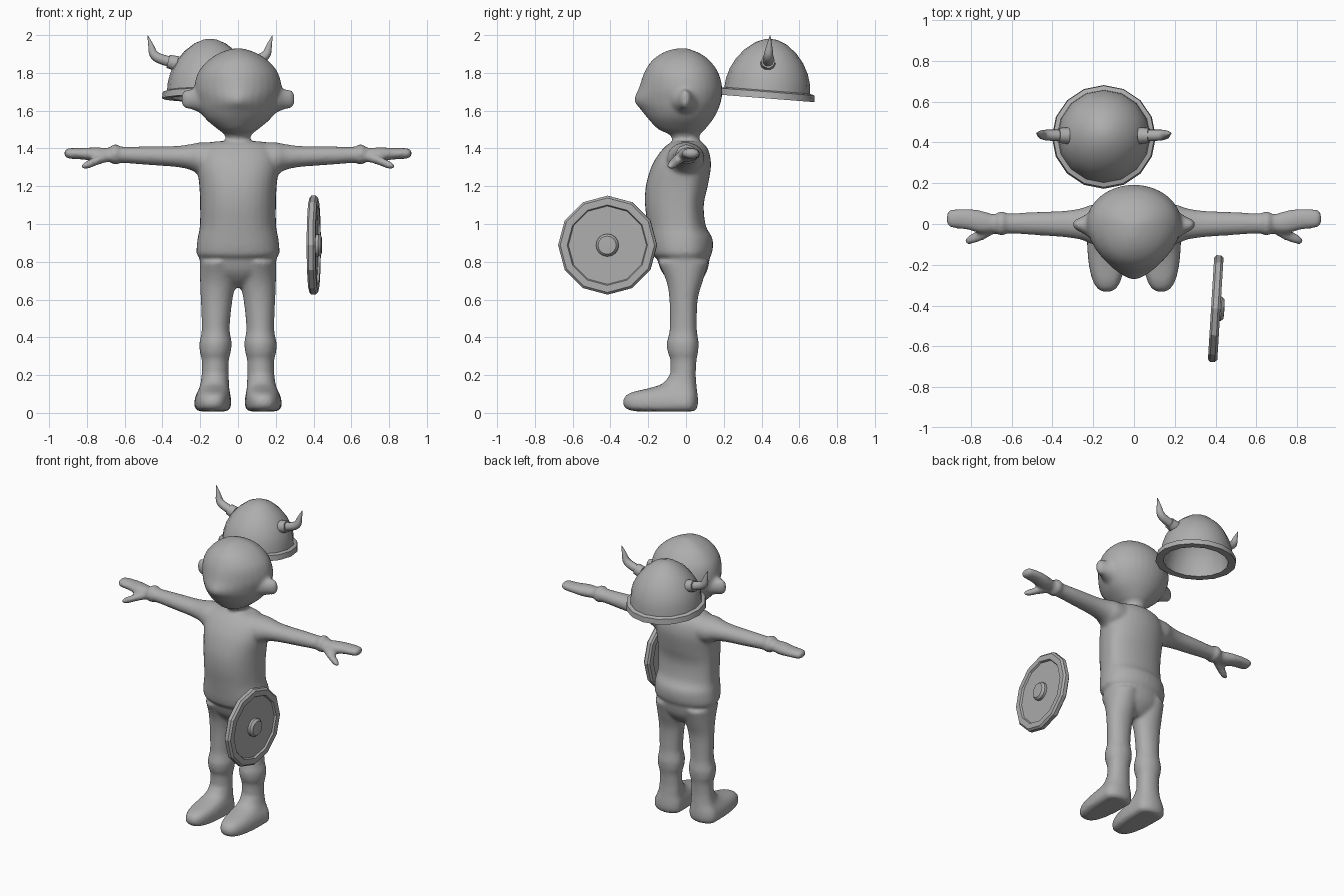
import bpy, bmesh, math
from mathutils import Matrix

grey = bpy.data.materials.new("plain grey")
grey.diffuse_color = (0.42, 0.42, 0.42, 1)


def finish(name, bm, matrix=Matrix()):
    bmesh.ops.recalc_face_normals(bm, faces=bm.faces)
    me = bpy.data.meshes.new(name)
    bm.to_mesh(me)
    bm.free()
    me.materials.append(grey)
    ob = bpy.data.objects.new(name, me)
    bpy.context.collection.objects.link(ob)
    ob.matrix_world = matrix
    return ob


def smooth(ob, angle):
    bpy.ops.object.select_all(action='DESELECT')
    ob.select_set(True)
    bpy.context.view_layer.objects.active = ob
    bpy.ops.object.shade_smooth_by_angle(angle=math.radians(angle))


def refine(rows, n=4):
    """Catmull-Rom interpolation between cross-sections."""
    out = []
    for i in range(len(rows) - 1):
        a, b, c, d = rows[max(i - 1, 0)], rows[i], rows[i + 1], rows[min(i + 2, len(rows) - 1)]
        for k in range(n):
            t = k / n
            out.append([q + 0.5 * t * (r - p + t * (2*p - 5*q + 4*r - s + t * (3*(q - r) + s - p)))
                        for p, q, r, s in zip(a, b, c, d)])
    return out + [list(rows[-1])]


def loft(bm, rows, axis='z', side=1, n=32):
    """Rows: position, centre u, half width u, low v, high v, front squareness."""
    rings = []
    for pos, cu, ru, lo, hi, p in refine(rows):
        mid = 0 if axis == 'z' else (lo + hi) / 2
        ring = []
        for i in range(n):
            a = 2 * math.pi * i / n
            c, s = math.cos(a), math.sin(a)
            e = 2 / p if s < 0 else 1
            u = cu + ru * math.copysign(abs(c) ** e, c)
            v = mid + (hi - mid if s > 0 else mid - lo) * math.copysign(abs(s) ** e, s)
            co = (side * u, v, pos) if axis == 'z' else (side * pos, u, v)
            ring.append(bm.verts.new(co))
        rings.append(ring)
    for r0, r1 in zip(rings, rings[1:]):
        for i in range(n):
            j = (i + 1) % n
            bm.faces.new((r0[i], r0[j], r1[j], r1[i]))
    bm.faces.new(rings[0])
    bm.faces.new(rings[-1])


def lathe(profile, n):
    """Closed solid turned round z from a profile of (radius, height)."""
    bm = bmesh.new()
    vs = [bm.verts.new((r, 0, z)) for r, z in profile]
    es = [bm.edges.new(pair) for pair in zip(vs, vs[1:])]
    bmesh.ops.spin(bm, geom=vs + es, axis=(0, 0, 1), cent=(0, 0, 0), steps=n, angle=2 * math.pi)
    bmesh.ops.remove_doubles(bm, verts=bm.verts, dist=0.0005)
    return bm


# Body: overlapping lofts fused into one smooth skin
bm = bmesh.new()
loft(bm, [  # head and neck
    (1.38, 0, .075, -.07, .08, 2), (1.44, 0, .066, -.07, .07, 2), (1.475, 0, .072, -.09, .075, 2),
    (1.50, 0, .105, -.145, .10, 2), (1.55, 0, .165, -.195, .14, 1.9), (1.60, 0, .203, -.235, .168, 1.7),
    (1.655, 0, .227, -.275, .187, 1.5), (1.72, 0, .233, -.25, .192, 1.7), (1.80, 0, .212, -.222, .172, 1.9),
    (1.86, 0, .165, -.185, .13, 2), (1.90, 0, .108, -.135, .08, 2), (1.923, 0, .05, -.08, .025, 2),
    (1.931, 0, .008, -.03, .004, 2)])
loft(bm, [  # shirt with flared hem
    (.825, 0, .205, -.165, .125, 2.3), (.84, 0, .219, -.178, .136, 2.3), (.88, 0, .219, -.188, .143, 2.3),
    (.93, 0, .213, -.195, .138, 2.3), (.99, 0, .202, -.203, .105, 2.3), (1.10, 0, .201, -.217, .094, 2.3),
    (1.20, 0, .205, -.213, .115, 2.3), (1.30, 0, .215, -.185, .132, 2.3), (1.37, 0, .205, -.145, .126, 2.3),
    (1.415, 0, .175, -.105, .105, 2.2), (1.438, 0, .12, -.07, .075, 2)])
loft(bm, [  # hips
    (.665, 0, .05, -.04, .04, 2), (.70, 0, .13, -.09, .08, 2), (.76, 0, .195, -.135, .115, 2.2),
    (.86, 0, .203, -.165, .13, 2.2)])
for s in (1, -1):
    loft(bm, [  # leg with knee cuff
        (.09, .125, .08, -.08, .055, 2), (.20, .121, .072, -.083, .052, 2), (.28, .120, .072, -.083, .056, 2),
        (.32, .120, .082, -.097, .064, 2), (.37, .119, .086, -.102, .067, 2), (.41, .118, .078, -.092, .061, 2),
        (.46, .118, .074, -.086, .057, 2), (.60, .113, .084, -.088, .062, 2), (.70, .105, .096, -.105, .09, 2),
        (.80, .105, .098, -.15, .12, 2)], side=s)
    loft(bm, [  # foot
        (.008, .133, .07, -.27, .04, 2.6), (.022, .134, .092, -.318, .057, 2.7), (.05, .134, .098, -.334, .064, 2.7),
        (.085, .132, .094, -.325, .063, 2.7), (.11, .129, .086, -.285, .060, 2.5), (.13, .126, .08, -.20, .057, 2.3),
        (.155, .123, .076, -.125, .055, 2.1), (.20, .121, .072, -.088, .052, 2)], side=s)
    loft(bm, [  # arm with wrist cuff and mitten hand
        (.08, 0, .10, 1.25, 1.435, 2), (.20, -.002, .098, 1.262, 1.432, 2), (.25, 0, .08, 1.286, 1.423, 2),
        (.33, 0, .066, 1.302, 1.413, 2), (.48, .002, .057, 1.313, 1.411, 2), (.615, .003, .05, 1.323, 1.409, 2),
        (.64, .003, .059, 1.315, 1.422, 2), (.665, .003, .057, 1.318, 1.419, 2), (.685, .003, .045, 1.331, 1.403, 2),
        (.75, .01, .056, 1.33, 1.406, 2), (.82, .024, .052, 1.341, 1.403, 2), (.89, .026, .046, 1.345, 1.402, 2),
        (.91, .026, .038, 1.352, 1.396, 2), (.92, .026, .016, 1.365, 1.385, 2)], 'x', s)
    loft(bm, [  # thumb
        (.68, -.015, .03, 1.33, 1.385, 2), (.74, -.048, .031, 1.313, 1.362, 2), (.80, -.074, .025, 1.29, 1.335, 2),
        (.828, -.086, .012, 1.292, 1.318, 2)], 'x', s)
    loft(bm, [  # ear
        (.17, -.005, .09, 1.57, 1.75, 2), (.215, -.005, .066, 1.595, 1.725, 2), (.25, -.004, .043, 1.608, 1.712, 2),
        (.28, -.003, .028, 1.613, 1.71, 2), (.298, -.003, .014, 1.63, 1.692, 2)], 'x', s)
body = finish("body", bm)
remesh = body.modifiers.new("fuse", 'REMESH')
remesh.mode = 'VOXEL'
remesh.voxel_size = 0.011
remesh.use_smooth_shade = True
soften = body.modifiers.new("soften", 'SMOOTH')
soften.factor = 0.5
soften.iterations = 7

# Helmet: hollow dome with a thick rim, tilted back
tilt = Matrix.Translation((-.148, .427, 1.665)) @ Matrix.Rotation(math.radians(-4.5), 4, 'X')
outer = [(.228, .042), (.223, .09), (.207, .145), (.178, .20), (.137, .25), (.083, .292), (.035, .312), (0, .316)]
inner = [(0, .288), (.075, .265), (.15, .20), (.19, .11), (.205, .03)]
helmet = finish("helmet", lathe([(.205, 0), (.255, 0), (.25, .035)] + outer + inner + [(.205, 0)], 16), tilt)
smooth(helmet, 30)


def tube(name, points, order):
    cu = bpy.data.curves.new(name, 'CURVE')
    cu.dimensions = '3D'
    cu.bevel_depth = 1
    cu.bevel_resolution = 3
    cu.resolution_u = 4
    cu.use_fill_caps = True
    sp = cu.splines.new('NURBS')
    sp.points.add(len(points) - 1)
    for p, (x, z, r) in zip(sp.points, points):
        p.co = (x, -.008, z, 1)
        p.radius = r
    sp.order_u = order
    sp.use_endpoint_u = True
    cu.materials.append(grey)
    ob = bpy.data.objects.new(name, cu)
    bpy.context.collection.objects.link(ob)
    ob.matrix_world = tilt
    bpy.ops.object.select_all(action='DESELECT')
    ob.select_set(True)
    bpy.context.view_layer.objects.active = ob
    bpy.ops.object.convert(target='MESH')
    smooth(bpy.context.object, 50)


# Horns and their collars
for s, label in ((1, "right"), (-1, "left")):
    tube(label + "_horn", [(s * x, z, r) for x, z, r in (
        (.175, .185, .029), (.24, .20, .028), (.30, .225, .026), (.312, .28, .016), (.33, .332, .002))], 3)
    tube(label + "_horn_collar", [(s * .175, .184, .041), (s * .222, .196, .037)], 2)

# Shield: twelve-sided plate with raised rim and round boss, facing +x
place = (Matrix.Translation((.40, -.415, .888)) @ Matrix.Rotation(math.radians(-3.5), 4, 'Z')
         @ Matrix.Rotation(math.radians(90), 4, 'Y'))
finish("shield", lathe([(0, -.012), (.21, -.012), (.213, -.022), (.25, -.022), (.262, -.012), (.262, .012),
                        (.25, .024), (.213, .024), (.207, .012), (0, .012)], 12), place)
boss = finish("shield_boss", lathe([(0, .005), (.06, .005), (.06, .028), (.048, .042), (0, .044)], 16), place)
smooth(boss, 30)
